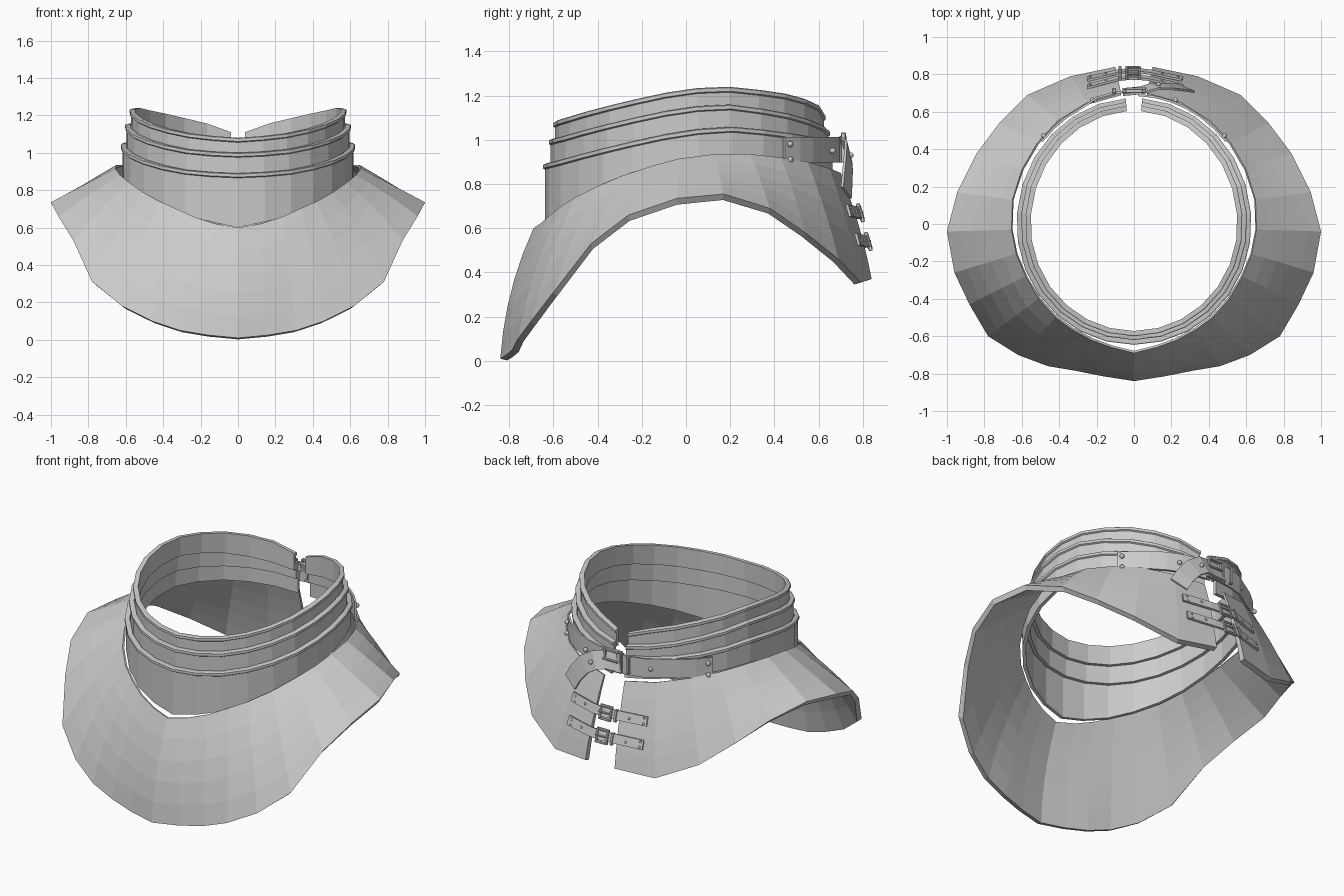
import bpy, bmesh
from math import sin, cos, radians
from mathutils import Vector as V, Matrix

if "Cube" in bpy.data.objects:
    bpy.data.objects.remove(bpy.data.objects["Cube"])


def finish(name, bm):
    bmesh.ops.recalc_face_normals(bm, faces=bm.faces)
    me = bpy.data.meshes.new(name)
    bm.to_mesh(me)
    bm.free()
    ob = bpy.data.objects.new(name, me)
    bpy.context.collection.objects.link(ob)
    return ob


def loft(name, sections):
    """Solid swept through closed cross-sections, capped at both ends."""
    bm = bmesh.new()
    rings = [[bm.verts.new(p) for p in s] for s in sections]
    n = len(rings[0])
    for a, b in zip(rings, rings[1:]):
        for i in range(n):
            j = (i + 1) % n
            bm.faces.new((a[i], a[j], b[j], b[i]))
    bm.faces.new(rings[0])
    bm.faces.new(rings[-1][::-1])
    return finish(name, bm)


def keyed(keys, t):
    """Linear interpolation in (angle, value) keys."""
    for (a, x), (b, y) in zip(keys, keys[1:]):
        if t <= b:
            return x + (y - x) * (t - a) / (b - a)
    return keys[-1][1]


# heights round the half collar, by angle from the front
ANG = (0, 22, 45, 90, 110, 135, 160, 176)
TOP1 = list(zip(ANG, (1.08, 1.095, 1.135, 1.232, 1.24, 1.21, 1.165, 1.11)))
TOP2 = list(zip(ANG, (1.00, 1.01, 1.05, 1.15, 1.16, 1.12, 1.07, 1.04)))
TOP3 = list(zip(ANG, (0.89, 0.90, 0.94, 1.045, 1.06, 1.03, 1.0, 0.98)))
LOW3 = list(zip(ANG, (0.60, 0.65, 0.73, 0.89, 0.92, 0.90, 0.87, 0.85)))


def on_collar(t, rx, rf, rb, z):
    c = cos(radians(t))
    return V((rx * sin(radians(t)), -c * (rf if c > 0 else rb), z))


# three overlapping collar bands with a raised rim
def band(name, rx, rf, rb, top, low, overlap):
    secs, n, th, lip = [], 13, 0.02, 0.008
    for i in range(-n, n + 1):
        t = 176 * i / n
        zt, zb = keyed(top, abs(t)), keyed(low, abs(t)) - overlap
        prof = ((0, zb), (0, zt - .025), (lip, zt - .02), (lip, zt - .004),
                (lip - .006, zt), (-th, zt), (-th, zb))
        secs.append([on_collar(t, rx + d, rf + d, rb + d, z) for d, z in prof])
    return loft(name, secs)


band("collar_band_top", .573, .592, .625, TOP1, TOP2, .035)
band("collar_band_middle", .597, .612, .645, TOP2, TOP3, .035)
band("collar_band_bottom", .620, .638, .665, TOP3, LOW3, .0)

# flared skirt plate: neck edge and hem points for one half
NECK = [(0, -.69, .60), (.12, -.66, .62), (.23, -.62, .655), (.33, -.565, .70),
        (.42, -.50, .74), (.51, -.40, .79), (.58, -.28, .84), (.63, -.16, .88),
        (.655, -.03, .915), (.65, .13, .935), (.60, .29, .935), (.52, .43, .92),
        (.41, .55, .90), (.25, .65, .87), (.07, .70, .85)]
HEM = [(0, -.84, .01), (.16, -.815, .025), (.31, -.785, .05), (.46, -.76, .10),
       (.62, -.70, .18), (.78, -.60, .31), (.88, -.43, .53), (.96, -.26, .66),
       (1, -.04, .735), (.945, .17, .755), (.84, .38, .69), (.72, .54, .58),
       (.57, .69, .46), (.34, .79, .355), (.10, .84, .37)]


def skirt_section(a, b, side):
    a, b = V(a), V(b)
    e = V((a.x + b.x, a.y + b.y, 0)).normalized()
    d = b - a
    nrm = (e * -d.z + V((0, 0, d.dot(e)))).normalized()
    bulge = .028 * max(0, -e.y) + .012 * max(0, e.y)
    outer, inner = [], []
    for k in range(6):
        f = k / 5
        p = a.lerp(b, f) + nrm * bulge * 4 * f * (1 - f)
        outer.append(p)
        inner.append(p - nrm * (.012 + .02 * f))
    return [V((p.x * side, p.y, p.z)) for p in outer + inner[::-1]]


pairs = list(zip(NECK, HEM))
loft("skirt_plate", [skirt_section(a, b, -1) for a, b in pairs[:0:-1]]
     + [skirt_section(a, b, 1) for a, b in pairs])


# leather straps: flat ribbon along a path
def strap(name, path, w, width, th=.012):
    path, w = [V(p) for p in path], V(w).normalized()
    secs = []
    for i, p in enumerate(path):
        tan = path[min(i + 1, len(path) - 1)] - path[max(i - 1, 0)]
        n = tan.cross(w).normalized() * th / 2
        h = n.cross(tan).normalized() * width / 2
        secs.append([p + h + n, p + h - n, p - h - n, p - h + n])
    return loft(name, secs)


def add_box(bm, mat, c, s):
    bmesh.ops.create_cube(bm, size=1, matrix=mat @ Matrix.Translation(c)
                          @ Matrix.Diagonal((*s, 1)))


# buckle: square frame, prong and keeper loop
def buckle(name, loc, w, h, bar, tilt):
    bm = bmesh.new()
    m = Matrix.Translation(loc) @ Matrix.Rotation(radians(tilt), 4, 'X')
    for s in (-1, 1):
        add_box(bm, m, (s * (w - bar) / 2, 0, 0), (bar, bar * 1.3, h))
        add_box(bm, m, (0, 0, s * (h - bar) / 2), (w - bar * 2, bar * 1.3, bar))
    add_box(bm, m, (.1 * w, bar * .7, 0), (w * .85, bar * .7, bar * .7))
    for s in (-1, 1):
        add_box(bm, m, (-w * .85, s * bar * .6, 0), (bar * 1.2, bar * .5, h * .8))
        add_box(bm, m, (-w * .85, 0, s * h * .38), (bar * 1.2, bar * 1.5, bar * .5))
    ob = finish(name, bm)
    b = ob.modifiers.new("soft_edges", 'BEVEL')
    b.width, b.segments = bar * .18, 1
    return ob


# domed rivets
def rivet(name, loc, r):
    bm = bmesh.new()
    bmesh.ops.create_uvsphere(bm, u_segments=10, v_segments=6, radius=r,
                              matrix=Matrix.Translation(loc))
    return finish(name, bm)


for s, side in ((1, "right"), (-1, "left")):
    pts = [on_collar(t, .642, .66, .690 + .02 * (s < 0) * (t > 160), .955)
           for t in range(130, 179, 8)]
    strap("collar_strap_" + side, [(p.x * s, p.y, p.z) for p in pts], (0, 0, 1), .115)
    for t, z in ((132, .98), (132, .91), (160, .95)):
        p = on_collar(t, .650, .66, .705, z)
        rivet("collar_rivet_" + side, (p.x * s, p.y, p.z), .014)

# loose tail of the collar strap, hanging past the buckle
strap("collar_strap_tail", [(-.06, .705, .96), (.04, .715, .96), (.11, .735, .945),
                            (.18, .735, .90), (.24, .73, .83), (.28, .725, .76)],
      (.35, -.25, 1), .11)
rivet("tail_rivet", (.13, .745, .93), .013)
buckle("collar_buckle", (0, .712, .965), .125, .135, .017, 0)

# two small straps across the back gap of the skirt
for tag, z, ye, ym, yc in (("upper", .67, .735, .777, .787),
                           ("lower", .54, .775, .812, .822)):
    path = [(-.25, ye, z - .01), (-.09, ym, z), (0, yc, z), (.09, ym, z), (.26, ye, z + .01)]
    strap("skirt_strap_" + tag, path, (0, -.3, 1), .055)
    buckle("skirt_buckle_" + tag, (-.005, yc + .002, z), .082, .088, .013, 17)
    for s in (-1, 1):
        for x, dz in ((.235, .015), (.235, -.015), (.15, 0)):
            y = ym + (ye - ym) * (x - .09) / .165 - dz * .3 + .007
            rivet("skirt_rivet_" + tag, (x * s, y, z + dz + .006 * s), .007)
